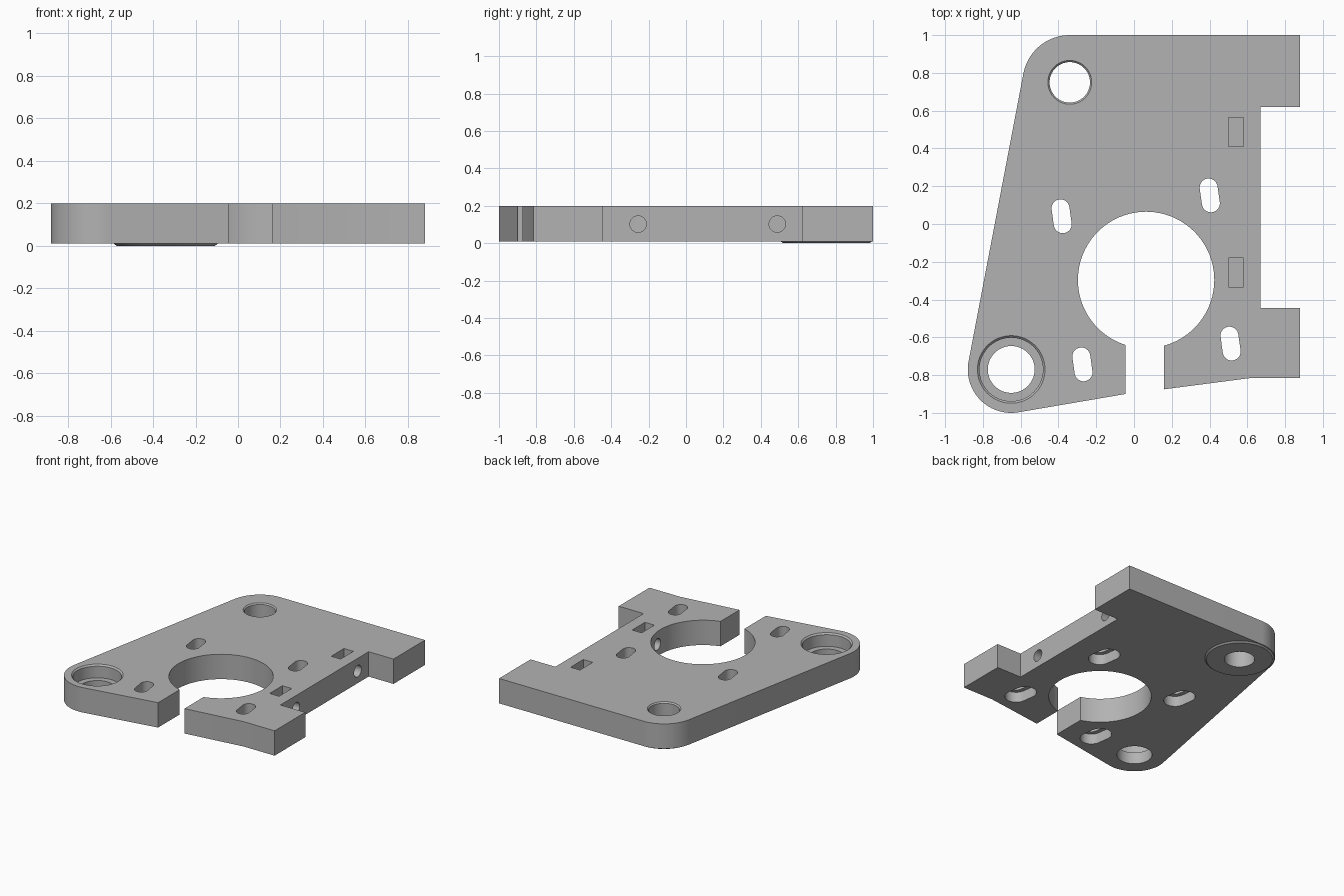
import bpy
import bmesh
from math import radians, cos, sin
from mathutils import Matrix, Vector

cube = bpy.data.objects.get("Cube")
if cube:
    bpy.data.objects.remove(cube, do_unlink=True)

# Single machined-metal colour
grey = bpy.data.materials.new("plain grey metal")
grey.use_nodes = True
colour = (0.45, 0.45, 0.45, 1)
grey.diffuse_color = colour
grey.node_tree.nodes["Principled BSDF"].inputs["Base Color"].default_value = colour

TOP, UNDER = 0.2, 0.01
MOTOR = Vector((0.064, -0.296))
SMALL = Vector((-0.34, 0.75))
LARGE = Vector((-0.65, -0.77))
TILT = radians(8)


def finish(name, bm):
    bmesh.ops.recalc_face_normals(bm, faces=bm.faces[:])
    mesh = bpy.data.meshes.new(name)
    bm.to_mesh(mesh)
    bm.free()
    mesh.materials.append(grey)
    obj = bpy.data.objects.new(name, mesh)
    bpy.context.collection.objects.link(obj)
    return obj


def arc(centre, radius, start, end, steps):
    angles = [radians(start + (end - start) * i / steps) for i in range(steps + 1)]
    return [(centre[0] + radius * cos(a), centre[1] + radius * sin(a)) for a in angles]


def prism(name, points, low, high):
    bm = bmesh.new()
    face = bm.faces.new([bm.verts.new((x, y, low)) for x, y in points])
    grown = bmesh.ops.extrude_face_region(bm, geom=[face])
    verts = [v for v in grown["geom"] if isinstance(v, bmesh.types.BMVert)]
    bmesh.ops.translate(bm, verts=verts, vec=(0, 0, high - low))
    return finish(name, bm)


def round_part(name, centre, r_low, r_high, low, high, sides=64):
    bm = bmesh.new()
    bmesh.ops.create_cone(bm, cap_ends=True, segments=sides, radius1=r_low,
                          radius2=r_high, depth=high - low)
    bmesh.ops.translate(bm, verts=bm.verts[:],
                        vec=(centre[0], centre[1], (low + high) / 2))
    return finish(name, bm)


def box(name, x0, x1, y0, y1, low, high):
    return prism(name, [(x0, y0), (x1, y0), (x1, y1), (x0, y1)], low, high)


def slot(name, centre, width, length, low, high):
    half = (length - width) / 2
    points = (arc((0, half), width / 2, 0, 180, 16)
              + arc((0, -half), width / 2, 180, 360, 16))
    turn = Matrix.Rotation(TILT, 2)
    return prism(name, [turn @ Vector(p) + centre for p in points], low, high)


def combine(target, tool, operation):
    mod = target.modifiers.new(operation.lower(), "BOOLEAN")
    mod.operation = operation
    mod.solver = "EXACT"
    mod.object = tool
    tool.hide_render = True
    bpy.context.view_layer.objects.active = target
    bpy.ops.object.modifier_apply(modifier=mod.name)
    bpy.data.objects.remove(tool, do_unlink=True)


# Plate outline with two rounded corners and a notched side
outline = ([(0.88, 1.0)]
           + arc(SMALL, 0.25, 90, 168.5, 20)
           + arc(LARGE, 0.23, 168.5, 280, 28)
           + [(-0.045, -0.9), (0.16, -0.875), (0.62, -0.815), (0.88, -0.815),
              (0.88, -0.445), (0.67, -0.445), (0.67, 0.62), (0.88, 0.62)])
plate = prism("mounting_plate", outline, UNDER, TOP)

# Shallow boss beneath the small corner hole
combine(plate, round_part("boss", SMALL, 0.232, 0.248, 0, UNDER + 0.003), "UNION")

# Central opening and the gap leading to it
cutters = [round_part("bore_cutter", MOTOR, 0.361, 0.361, -0.1, 0.3, 96),
           box("gap_cutter", -0.045, 0.16, -1.2, -0.5, -0.1, 0.3)]

# Corner holes with chamfered rims and a bearing seat
cutters += [
    round_part("small_hole", SMALL, 0.107, 0.107, -0.1, 0.3),
    round_part("small_chamfer", SMALL, 0.104, 0.128, TOP - 0.012, TOP + 0.012),
    round_part("large_hole", LARGE, 0.124, 0.124, -0.1, 0.3),
    round_part("bearing_seat", LARGE, 0.168, 0.168, 0.1, 0.3),
    round_part("large_chamfer", LARGE, 0.164, 0.194, TOP - 0.015, TOP + 0.015),
]

# Four tilted slots, recessed from below
for sx in (-1, 1):
    for sy in (-1, 1):
        spot = MOTOR + Matrix.Rotation(TILT, 2) @ Vector((sx * 0.396, sy * 0.396))
        cutters += [slot("slot_cutter", spot, 0.095, 0.18, -0.1, 0.3),
                    slot("slot_recess", spot, 0.16, 0.245, -0.1, 0.09)]

# Nut pockets and the side screw holes that cross them
for y in (-0.256, 0.488):
    cutters.append(box("nut_pocket", 0.5, 0.58, y - 0.077, y + 0.077, 0.035, 0.3))
    screw = round_part("screw_hole", (0, 0), 0.044, 0.044, -0.2, 0.2, 32)
    screw.data.transform(Matrix.Translation((0.56, y, 0.102))
                         @ Matrix.Rotation(radians(90), 4, "Y"))
    cutters.append(screw)

for cutter in cutters:
    combine(plate, cutter, "DIFFERENCE")

bpy.ops.object.select_all(action="DESELECT")
plate.select_set(True)
bpy.context.view_layer.objects.active = plate
bpy.ops.object.shade_smooth_by_angle(angle=radians(25))
